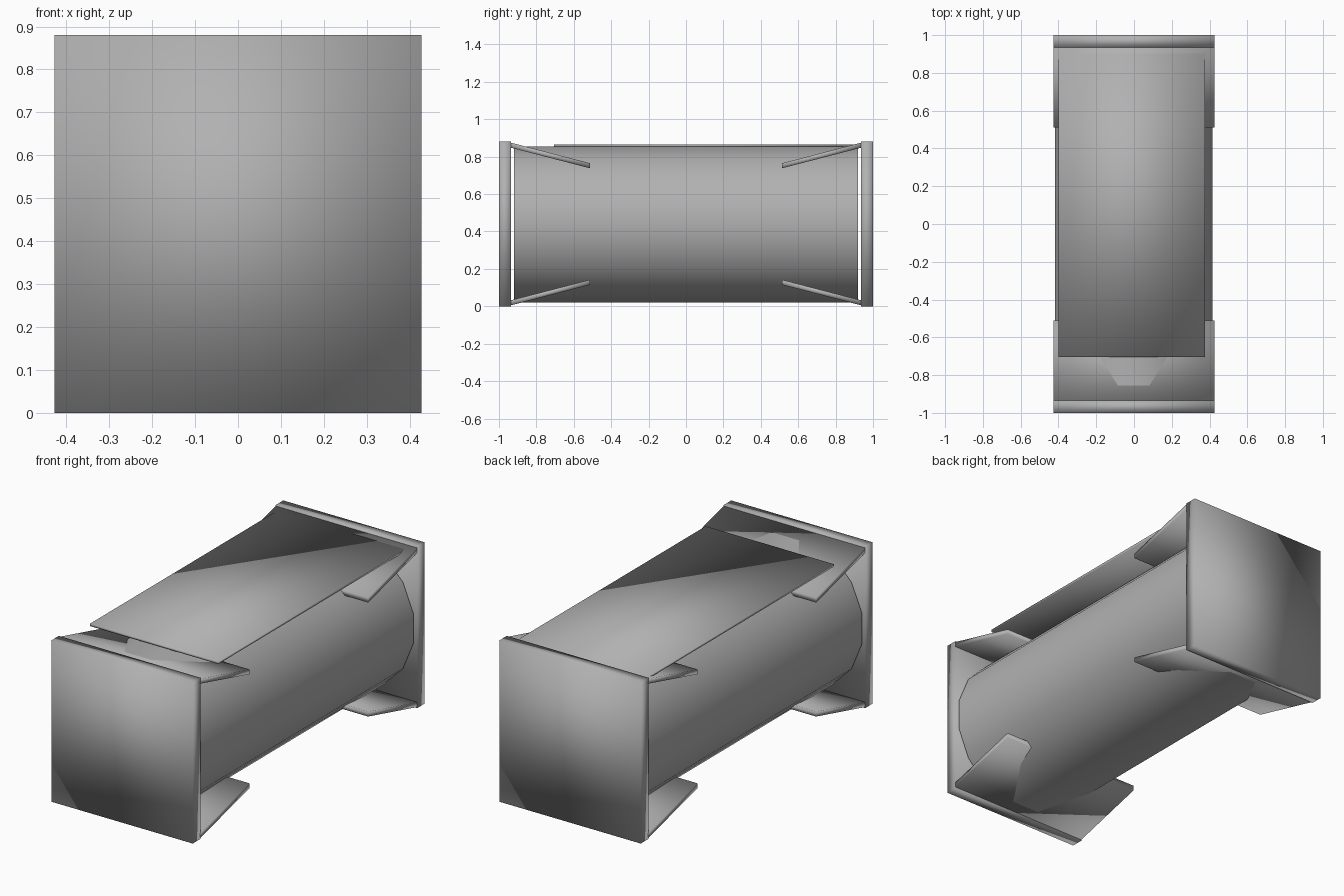
import bpy, bmesh, math

if "Cube" in bpy.data.objects:
    bpy.data.objects.remove(bpy.data.objects["Cube"])

R, SIDES, CZ, TANK_Z = 0.425, 16, 0.44, 0.437

# Dark grey paint
paint = bpy.data.materials.new("dark_grey")
paint.diffuse_color = (0.44, 0.44, 0.44, 1)
paint.use_nodes = True
paint.node_tree.nodes["Principled BSDF"].inputs["Base Color"].default_value = paint.diffuse_color


def extrude(name, bottom, top, sharp_caps=False):
    # closed, soft-shaded solid between two matching outlines
    n = len(bottom)
    faces = [tuple(range(n)), tuple(range(n, 2 * n))]
    faces += [(i, (i + 1) % n, n + (i + 1) % n, n + i) for i in range(n)]
    me = bpy.data.meshes.new(name)
    me.from_pydata(bottom + top, [], faces)
    bm = bmesh.new()
    bm.from_mesh(me)
    bmesh.ops.recalc_face_normals(bm, faces=bm.faces)
    for f in bm.faces:
        f.smooth = True
        if sharp_caps and len(f.verts) > 4:
            for e in f.edges:
                e.smooth = False
    bm.to_mesh(me)
    bm.free()
    me.materials.append(paint)
    ob = bpy.data.objects.new(name, me)
    bpy.context.collection.objects.link(ob)
    return ob


def box(name, x0, x1, y0, y1, z0, z1):
    o = [(x0, y0), (x1, y0), (x1, y1), (x0, y1)]
    return extrude(name, [(x, y, z0) for x, y in o], [(x, y, z1) for x, y in o])


# Tank: 16-sided barrel with a flat facet on top
ring = [(R * math.sin((i + 0.5) * 2 * math.pi / SIDES),
         R * math.cos((i + 0.5) * 2 * math.pi / SIDES)) for i in range(SIDES)]
extrude("tank", [(x - 0.002, -0.92, TANK_Z + z) for x, z in ring],
        [(x - 0.002, 0.92, TANK_Z + z) for x, z in ring], sharp_caps=True)

# Walkway along the top
box("walkway", -0.40, 0.375, -0.705, 0.93, 0.853, 0.866)

# End plates
box("front_end_plate", -0.427, 0.427, -1.0, -0.935, 0, 0.88)
box("rear_end_plate", -0.427, 0.427, 0.935, 1.0, 0, 0.88)

# Sloping saddle gussets that run into the barrel
START, TIP, TOP, SLOPE, THICK = 0.937, 0.512, 0.435, 0.26, 0.027
length = START - TIP
outline = [(0.427, 0), (0.427, length), (-0.427, length), (-0.427, 0)]
for end, sy in (("front", -1), ("rear", 1)):
    for level, sz in (("upper", 1), ("lower", -1)):
        def place(drop):
            return [(x, sy * (START - t), CZ + sz * (TOP - SLOPE * t - drop))
                    for x, t in outline]
        extrude(f"{end}_{level}_gusset", place(THICK), place(0))
